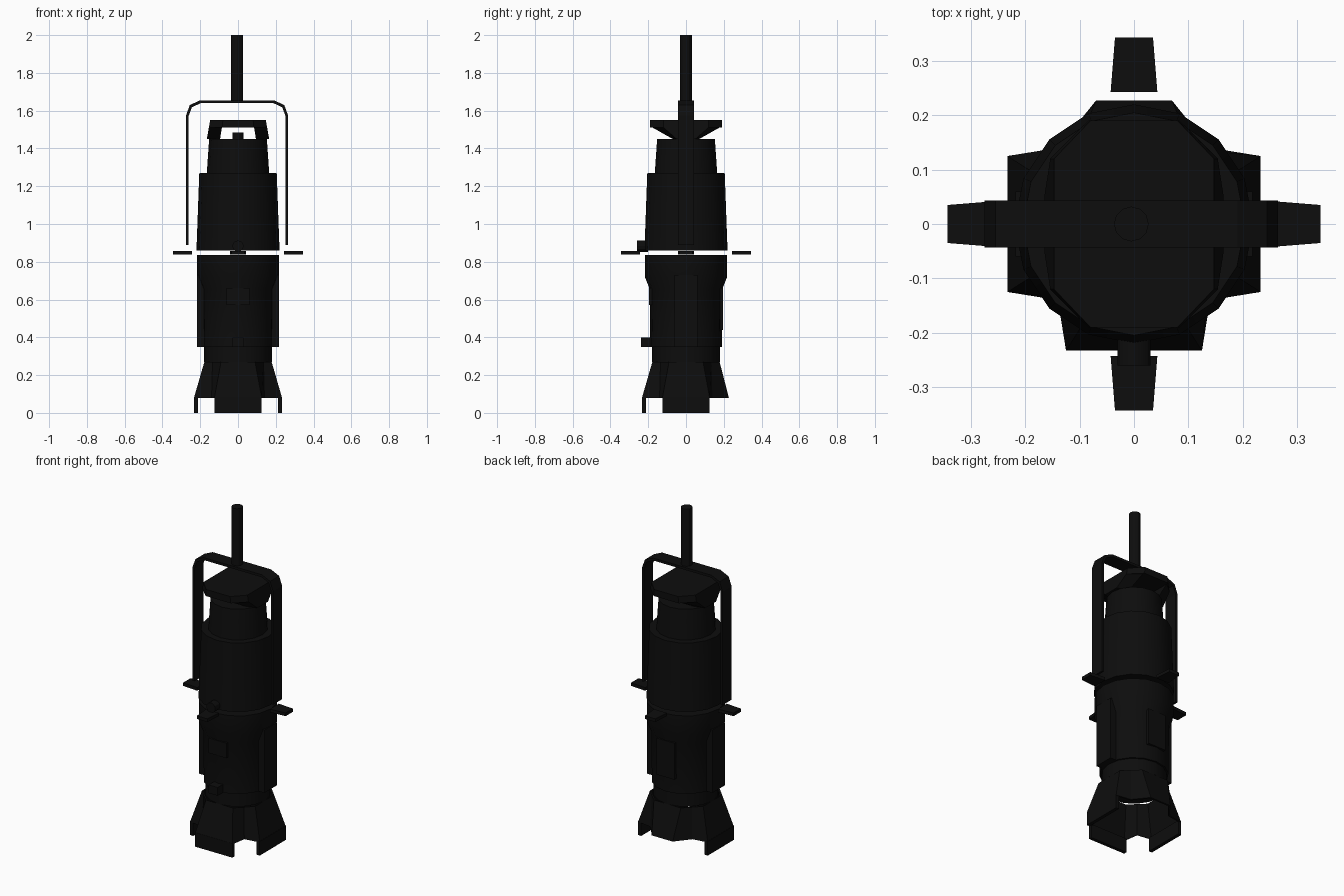
import bpy, bmesh, math
from mathutils import Matrix

if "Cube" in bpy.data.objects:
    bpy.data.objects.remove(bpy.data.objects["Cube"])

black = bpy.data.materials.new("matte black")
black.diffuse_color = (0.004, 0.004, 0.004, 1)
black.use_nodes = True
black.node_tree.nodes["Principled BSDF"].inputs["Base Color"].default_value = black.diffuse_color


def finish(name, bm, smooth=None):
    bmesh.ops.recalc_face_normals(bm, faces=bm.faces)
    me = bpy.data.meshes.new(name)
    bm.to_mesh(me)
    bm.free()
    ob = bpy.data.objects.new(name, me)
    bpy.context.collection.objects.link(ob)
    me.materials.append(black)
    if smooth:
        bpy.ops.object.select_all(action='DESELECT')
        ob.select_set(True)
        bpy.context.view_layer.objects.active = ob
        bpy.ops.object.shade_smooth_by_angle(angle=math.radians(smooth))
    return ob


def loft(name, rings, caps=True, smooth=None):
    """Skin a list of equal-length point rings."""
    bm = bmesh.new()
    vs = [[bm.verts.new(p) for p in r] for r in rings]
    n = len(vs[0])
    for a, b in zip(vs, vs[1:]):
        for i in range(n):
            j = (i + 1) % n
            bm.faces.new((a[i], a[j], b[j], b[i]))
    if caps:
        bm.faces.new(vs[0][::-1])
        bm.faces.new(vs[-1])
    return finish(name, bm, smooth)


def turned(name, profile, sides=16, cx=0, cy=0):
    """Revolve (radius, z) points around a vertical axis."""
    ang = [2 * math.pi * i / sides for i in range(sides)]
    return loft(name, [[(cx + r * math.cos(a), cy + r * math.sin(a), z) for a in ang]
                       for r, z in profile], smooth=30)


def box(name, x0, x1, y0, y1, z0, z1):
    return loft(name, [[(x0, y0, z), (x1, y0, z), (x1, y1, z), (x0, y1, z)] for z in (z0, z1)])


def spin(ob, angle):
    ob.data.transform(Matrix.Rotation(angle, 4, 'Z'))


# Lamp housing and lens barrel, separated by the shutter gap
turned("lamp_housing", [(0.22, 0.86), (0.205, 1.27), (0.165, 1.27), (0.153, 1.45)])
turned("lens_barrel", [(0.18, 0.27), (0.18, 0.35), (0.19, 0.35), (0.192, 0.655),
                       (0.218, 0.72), (0.218, 0.835)])

# Raised rails along the barrel
for s in (-1, 1):
    box("side_rail", min(s * 0.15, s * 0.218), max(s * 0.15, s * 0.218), -0.06, 0.06, 0.35, 0.73)
box("back_rail", -0.06, 0.06, 0.15, 0.197, 0.44, 0.66)
box("front_rail", -0.06, 0.06, -0.197, -0.15, 0.57, 0.66)

# Flared front holder with recessed corners and a narrower back petal
top, low = [], []
for k in range(4):
    c, s = round(math.cos(k * math.pi / 2)), round(math.sin(k * math.pi / 2))
    d, w = (0.227, 0.07) if k == 1 else (0.233, 0.125)
    for ring, pts, z in ((top, ((0.178, -0.09), (0.178, 0.09), (0.135, 0.135)), 0.27),
                         (low, ((d, -w), (d, w), (0.14, 0.14)), 0.08)):
        ring += [(x * c - y * s, x * s + y * c, z) for x, y in pts]
flare = loft("flared_holder", [low, top], caps=False)
sol = flare.modifiers.new("thickness", 'SOLIDIFY')
sol.thickness = 0.01
sol.offset = -1

# Three plates hanging below the flare
for k in (0, 2, 3):
    spin(box("holder_plate", 0.212, 0.233, -0.125, 0.125, 0, 0.085), k * math.pi / 2)

# Four tapered shutter handles
for k in range(4):
    h = loft("shutter_handle", [[(0.243, -0.043, z), (0.343, -0.035, z),
                                 (0.343, 0.035, z), (0.243, 0.043, z)] for z in (0.838, 0.857)])
    spin(h, k * math.pi / 2)

# Yoke strap and hanging pole
outer = [(0.27, 0.89), (0.27, 1.575), (0.25, 1.63), (0.195, 1.655)]
inner = [(0.257, 0.89), (0.257, 1.57), (0.239, 1.618), (0.192, 1.64)]
section = [(x, z) for x, z in outer] + [(-x, z) for x, z in outer[::-1]]
section_in = [(x, z) for x, z in inner] + [(-x, z) for x, z in inner[::-1]]
loft("yoke", [[(a[0] - 0.005, -0.043, a[1]), (a[0] - 0.005, 0.043, a[1]),
               (b[0] - 0.005, 0.043, b[1]), (b[0] - 0.005, -0.043, b[1])]
              for a, b in zip(section, section_in)])
turned("hanging_pole", [(0.032, 1.645), (0.032, 2.0)], sides=12, cx=-0.005)

# Top cap: plate on two legs that narrow downwards
plate = [(0.08, -0.19), (0.147, -0.12), (0.147, 0.12), (0.08, 0.19),
         (-0.08, 0.19), (-0.147, 0.12), (-0.147, -0.12), (-0.08, -0.19)]
loft("cap_plate", [[(x * f, y, z) for x, y in plate] for f, z in ((1.05, 1.51), (1, 1.55))])
for s in (-1, 1):
    loft("cap_leg", [[(s * xi, -y, z), (s * xo, -yo, z), (s * xo, yo, z), (s * xi, y, z)]
                     for xi, xo, y, yo, z in ((0.095, 0.165, 0.07, 0.05, 1.45),
                                              (0.085, 0.154, 0.18, 0.12, 1.512))])

# Small knobs
turned("top_knob", [(0.028, 1.445), (0.028, 1.485)], sides=12, cy=-0.04)
box("focus_knob", -0.03, 0.03, -0.237, -0.17, 0.35, 0.40)
knob = turned("housing_knob", [(0.03, 0.2), (0.03, 0.26)], sides=12)
knob.data.transform(Matrix.Translation((0, 0, 0.883)) @ Matrix.Rotation(math.pi / 2, 4, 'X'))
